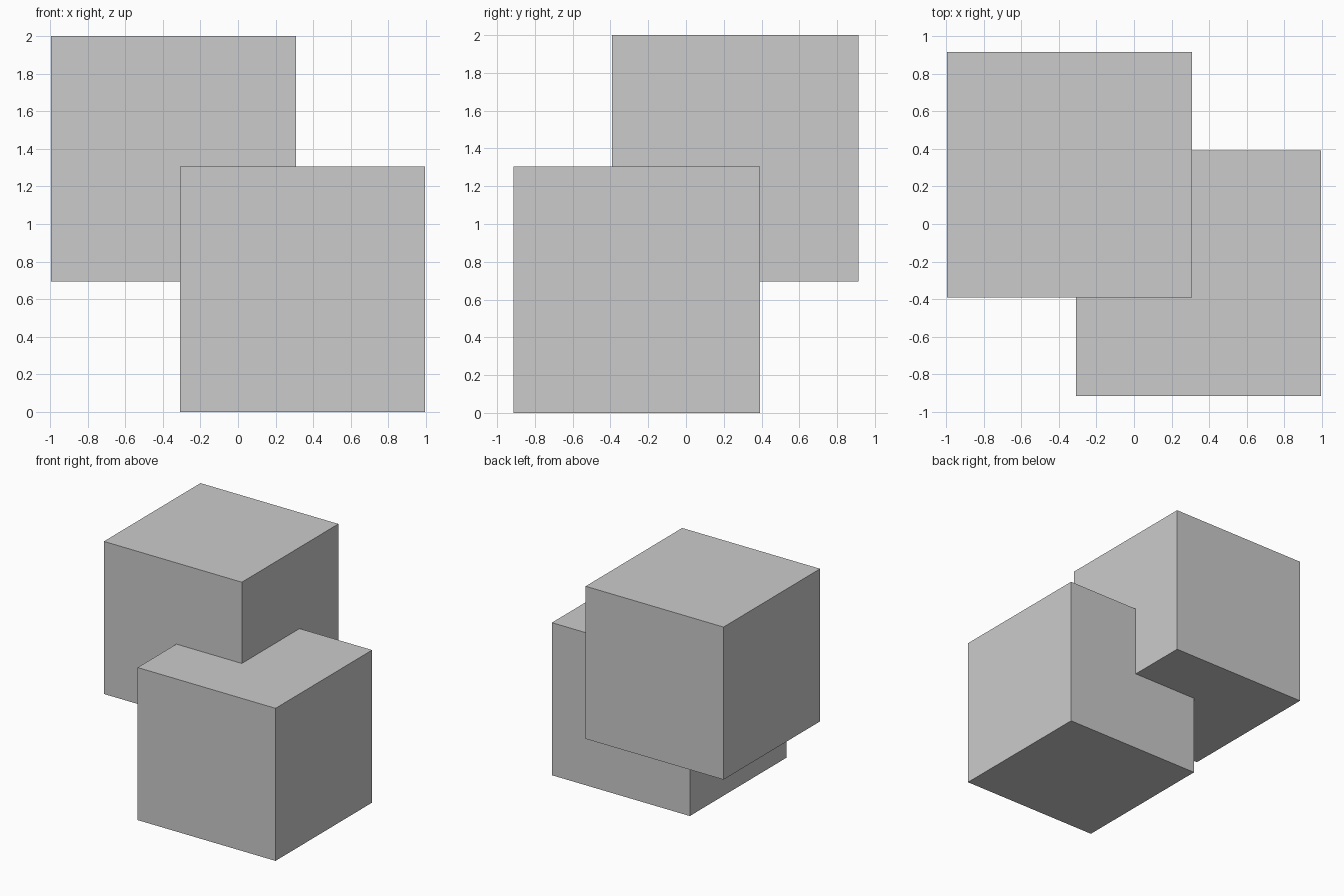
import bpy

if "Cube" in bpy.data.objects:
    bpy.data.objects.remove(bpy.data.objects["Cube"])

SIZE = 1.305  # edge length of both cubes


def cube(name, location):
    bpy.ops.mesh.primitive_cube_add(size=SIZE, location=location)
    obj = bpy.context.object
    obj.name = name
    return obj


# Lower cube: front right, standing on the ground
cube("lower_cube", (0.343, -0.262, SIZE / 2))

# Upper cube: back left, overlapping the lower one at a corner
cube("upper_cube", (-0.343, 0.262, 2 - SIZE / 2))
